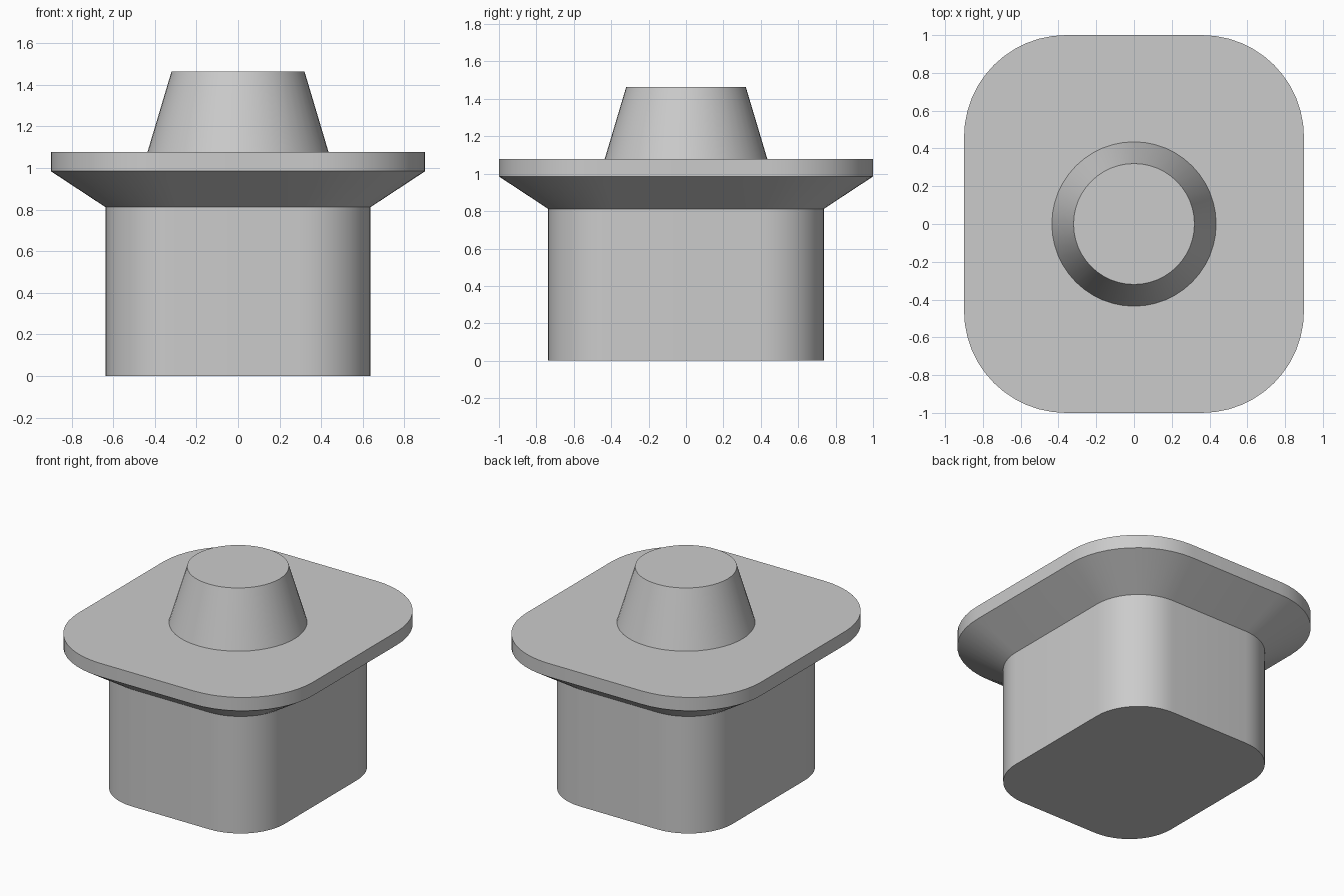
import bpy
import bmesh
from math import cos, sin, pi, radians

cube = bpy.data.objects.get("Cube")
if cube:
    bpy.data.objects.remove(cube, do_unlink=True)

grey = bpy.data.materials.new("plain grey")
grey.use_nodes = True
colour = (0.6, 0.6, 0.6, 1)
grey.diffuse_color = colour
grey.node_tree.nodes["Principled BSDF"].inputs["Base Color"].default_value = colour

STEPS = 12  # segments per rounded corner


def rounded_ring(bm, half_x, half_y, radius, z):
    """Ring of vertices around a rounded rectangle."""
    verts = []
    for corner, (sx, sy) in enumerate([(1, 1), (-1, 1), (-1, -1), (1, -1)]):
        for i in range(STEPS + 1):
            a = (corner + i / STEPS) * pi / 2
            verts.append(bm.verts.new((sx * (half_x - radius) + radius * cos(a),
                                       sy * (half_y - radius) + radius * sin(a), z)))
    return verts


def loft(name, sections, cap_bottom=False, cap_top=False):
    """Skin a stack of (half_x, half_y, radius, z) sections."""
    bm = bmesh.new()
    rings = [rounded_ring(bm, *s) for s in sections]
    for low, high in zip(rings, rings[1:]):
        for i in range(len(low)):
            j = (i + 1) % len(low)
            bm.faces.new((low[i], low[j], high[j], high[i]))
    if cap_bottom:
        bm.faces.new(rings[0][::-1])
    if cap_top:
        bm.faces.new(rings[-1])
    bmesh.ops.remove_doubles(bm, verts=bm.verts, dist=0.0001)
    mesh = bpy.data.meshes.new(name)
    bm.to_mesh(mesh)
    bm.free()
    mesh.materials.append(grey)
    obj = bpy.data.objects.new(name, mesh)
    bpy.context.collection.objects.link(obj)
    bpy.ops.object.select_all(action='DESELECT')
    obj.select_set(True)
    bpy.context.view_layer.objects.active = obj
    bpy.ops.object.shade_smooth_by_angle(angle=radians(30))
    return obj


body = (0.637, 0.737, 0.34)
rim = (0.9, 1.0, 0.54)

# Straight lower body
loft("lower_body", [(*body, 0), (*body, 0.812)], cap_bottom=True)

# Flared flange with a flat plate on top
loft("flange", [(*body, 0.812), (*rim, 0.985), (*rim, 1.078)], cap_top=True)

# Tapered round knob
loft("knob", [(r, r, r, z) for r, z in ((0.435, 1.078), (0.32, 1.463))], cap_top=True)
